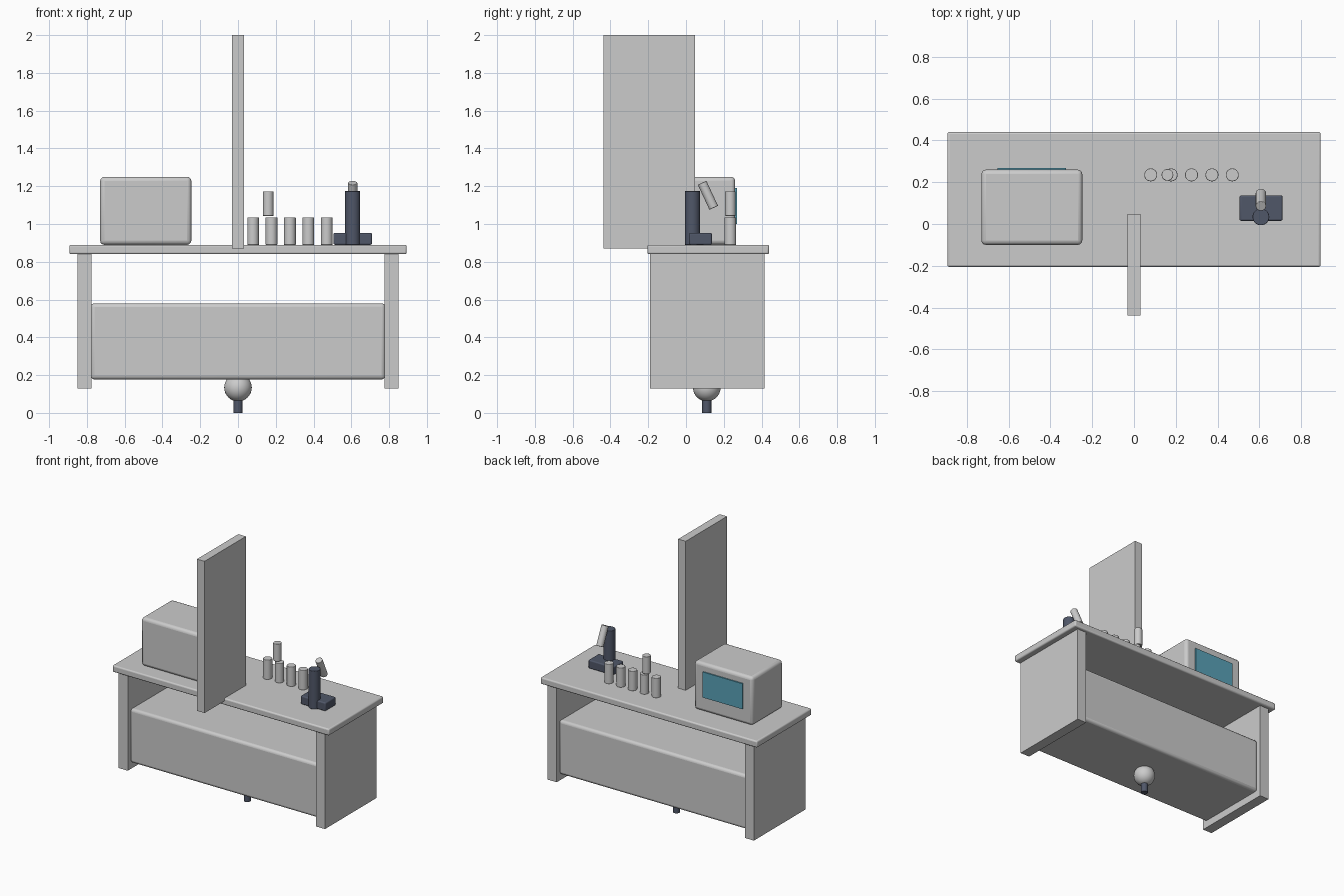
import bpy
import math

cube = bpy.data.objects.get("Cube")
if cube:
    bpy.data.objects.remove(cube, do_unlink=True)


def material(name, rgb):
    m = bpy.data.materials.new(name)
    m.use_nodes = True
    colour = (*rgb, 1)
    m.diffuse_color = colour
    m.node_tree.nodes["Principled BSDF"].inputs["Base Color"].default_value = colour
    return m


GREY = material("light grey", (0.6, 0.6, 0.6))
SLATE = material("dark slate", (0.08, 0.095, 0.14))
TEAL = material("screen teal", (0.1, 0.36, 0.48))


def finish(name, mat, bevel=0):
    ob = bpy.context.object
    ob.name = ob.data.name = name
    ob.data.materials.append(mat)
    if bevel:
        mod = ob.modifiers.new("rounded edges", "BEVEL")
        mod.width, mod.segments = bevel, 3
    bpy.ops.object.shade_smooth_by_angle(angle=math.radians(35))
    return ob


def box(name, x, y, z, mat, bevel=0):
    """Box from (min, max) ranges on each axis."""
    bpy.ops.mesh.primitive_cube_add(size=1, location=[(a + b) / 2 for a, b in (x, y, z)])
    bpy.context.object.scale = [b - a for a, b in (x, y, z)]
    bpy.ops.object.transform_apply(location=False, rotation=False, scale=True)
    return finish(name, mat, bevel)


def cylinder(name, centre, radius, height, mat, tilt=0, bevel=0.003):
    bpy.ops.mesh.primitive_cylinder_add(vertices=32, radius=radius, depth=height,
                                        location=centre, rotation=(tilt, 0, 0))
    return finish(name, mat, bevel)


# Bench: top, end panels, lower cabinet
box("bench_top", (-0.893, 0.893), (-0.205, 0.44), (0.84, 0.89), GREY, 0.01)
for side, s in (("left", 1), ("right", -1)):
    box(side + "_end_panel", sorted((s * 0.775, s * 0.85)), (-0.19, 0.415), (0.13, 0.84), GREY)
box("lower_cabinet", (-0.78, 0.78), (-0.16, 0.385), (0.177, 0.58), GREY, 0.02)

# Upright divider across the front edge
box("divider", (-0.031, 0.031), (-0.438, 0.048), (0.87, 2.0), GREY)

# Instrument with a display on its back
box("instrument", (-0.73, -0.247), (-0.1, 0.26), (0.89, 1.25), GREY, 0.022)
box("display", (-0.652, -0.325), (0.25, 0.269), (1.0, 1.19), TEAL)

# Row of vials, one more raised above
for i in range(5):
    cylinder(f"vial_{i + 1}", (0.08 + 0.0975 * i, 0.235, 0.962), 0.031, 0.146, GREY)
cylinder("raised_vial", (0.16, 0.235, 1.108), 0.028, 0.13, GREY)

# Microscope
box("microscope_base", (0.505, 0.71), (0.015, 0.137), (0.89, 0.953), SLATE, 0.008)
cylinder("microscope_column", (0.607, 0.034, 1.032), 0.04, 0.285, SLATE)
cylinder("microscope_eyepiece", (0.607, 0.116, 1.152), 0.025, 0.146, GREY, tilt=math.radians(25))

# Ball and foot beneath the cabinet
bpy.ops.mesh.primitive_uv_sphere_add(segments=32, ring_count=16, radius=0.073,
                                     location=(0, 0.11, 0.134))
finish("ball", GREY)
cylinder("foot_stem", (0, 0.11, 0.05), 0.024, 0.1, SLATE, bevel=0)
